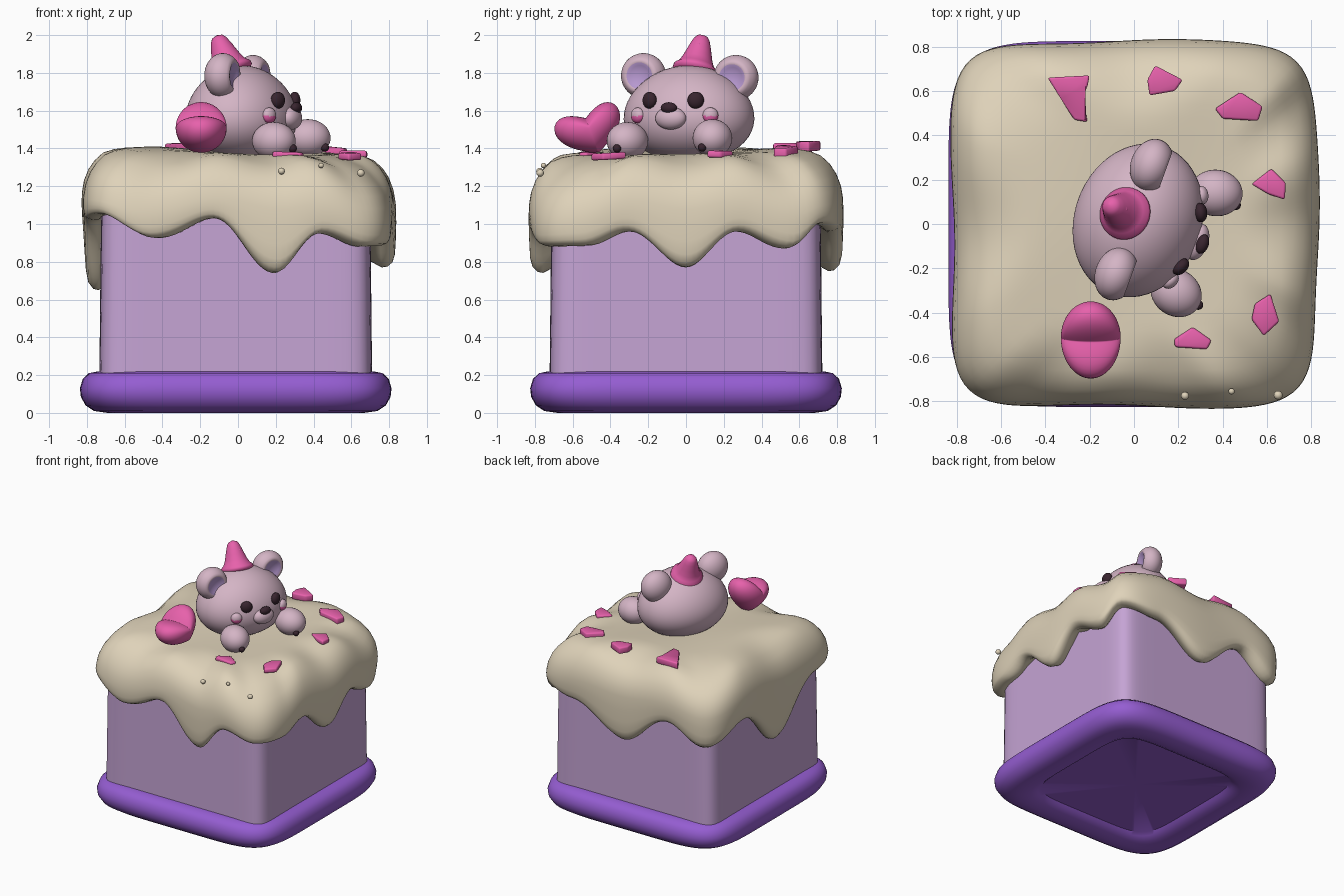
import bpy, bmesh, math
from mathutils import Matrix, Vector

if "Cube" in bpy.data.objects:
    bpy.data.objects.remove(bpy.data.objects["Cube"])

def material(name, rgb):
    m = bpy.data.materials.new(name)
    m.diffuse_color = (*rgb, 1)
    m.use_nodes = True
    m.node_tree.nodes["Principled BSDF"].inputs["Base Color"].default_value = m.diffuse_color
    return m

CREAM = material("cream_icing", (0.74, 0.65, 0.49))
LILAC = material("lilac_cake", (0.56, 0.37, 0.66))
PURPLE = material("purple_base", (0.30, 0.11, 0.64))
PINK = material("pink", (0.80, 0.12, 0.41))
FUR = material("dusty_pink_fur", (0.66, 0.46, 0.56))
DARK = material("dark_brown", (0.04, 0.018, 0.028))
INNER = material("inner_ear_lilac", (0.48, 0.32, 0.64))

def finish(bm, name, mats, angle=60):
    bmesh.ops.recalc_face_normals(bm, faces=bm.faces)
    me = bpy.data.meshes.new(name)
    bm.to_mesh(me)
    bm.free()
    for m in mats:
        me.materials.append(m)
    ob = bpy.data.objects.new(name, me)
    bpy.context.collection.objects.link(ob)
    bpy.ops.object.select_all(action='DESELECT')
    ob.select_set(True)
    bpy.context.view_layer.objects.active = ob
    bpy.ops.object.shade_smooth_by_angle(angle=math.radians(angle))
    return ob

def loft(name, rings, mats, angle=60):
    """Skin closed rings of points; cap both ends."""
    bm = bmesh.new()
    vs = [[bm.verts.new(p) for p in ring] for ring in rings]
    n = len(vs[0])
    for a, b in zip(vs, vs[1:]):
        for i in range(n):
            bm.faces.new((a[i], a[(i + 1) % n], b[(i + 1) % n], b[i]))
    bm.faces.new(vs[0])
    bm.faces.new(vs[-1])
    return finish(bm, name, mats, angle)

N = 192
ANGLES = [2 * math.pi * i / N for i in range(N)]

def square(t, p):
    """Polar radius of a unit rounded square."""
    return (abs(math.cos(t)) ** p + abs(math.sin(t)) ** p) ** (-1 / p)

def block(name, profile, p, mat):
    loft(name, [[(r * square(t, p) * math.cos(t) - .012, r * square(t, p) * math.sin(t), z)
                 for t in ANGLES] for r, z in profile], [mat], 40)

# base tray with recessed underside, and the cake body
block("base_tray", [(.01, .05), (.55, .05), (.57, .03), (.61, .01), (.68, 0), (.75, .01), (.795, .04),
                    (.82, .085), (.825, .13), (.81, .18), (.778, .21), (.73, .22), (.01, .22)], 5.8, PURPLE)
block("cake_body", [(.01, .2), (.722, .2), (.712, 1.15), (.01, 1.15)], 13, LILAC)

# icing: wavy top, rounded rim and drips around the edge
def top(x, y):
    return 1.385 - .03 * x + .02 * y + .015 * math.sin(5 * x + 4) * math.cos(4 * y + .5)

E = .8
drips = ([(x, -E, z) for x, z in ((-.8, 1.05), (-.46, .925), (-.14, 1.03), (.2, .74), (.44, .95), (.72, .88))]
         + [(E, y, z) for y, z in ((-.57, .885), (-.32, .96), (0, .77), (.28, .96), (.57, .87), (.8, 1.0))]
         + [(x, E, z) for x, z in ((.45, .96), (0, .75), (-.4, .99), (-.75, .84))]
         + [(-E, y, z) for y, z in ((.42, .98), (-.05, .65), (-.5, 1.02))])
drips = sorted((math.atan2(y, x) % (2 * math.pi), z) for x, y, z in drips)
drips = [(drips[-1][0] - 2 * math.pi, drips[-1][1])] + drips + [(drips[0][0] + 2 * math.pi, drips[0][1])]

def drip(t):
    """Lower edge height, and closeness to a drip tip."""
    for (a, za), (b, zb) in zip(drips, drips[1:]):
        if a <= t <= b:
            f = (1 - math.cos(math.pi * (t - a) / (b - a))) / 2
            wa, wb = za < .93, zb < .93
            return za + (zb - za) * f, wa + (wb - wa) * f

def icing_ring(r, drop, f, lift=0):
    ring = []
    for t in ANGLES:
        edge, near = drip(t)
        p = 2 + 4.4 * min(1, r / .6)
        side = min(1, max(0, (r - .45) / .3))
        q = r * (1 + .012 * math.sin(5 * t + 1) * (r > .7)) * square(t, p)
        x, y = q * math.cos(t) + .004, q * math.sin(t)
        # the rim sags above each drip and at the corners
        sag = .055 * near * side * side * (3 - 2 * side) + .12 * max(0, q - .8)
        z = top(x, y) - drop - sag
        ring.append((x, y, z + (edge + lift - z) * f))
    return ring

loft("icing", [icing_ring(*a) for a in (
    (.01, 0, 0), (.15, 0, 0), (.3, 0, 0), (.42, 0, 0), (.48, 0, 0), (.54, 0, 0), (.6, .003, 0),
    (.66, .012, 0), (.71, .032, 0), (.755, .07, 0), (.788, .115, 0), (.812, .175, 0), (.822, .235, 0),
    (.824, .235, .3), (.822, .235, .55), (.818, .235, .78), (.806, .235, .91), (.78, .235, .985),
    (.75, .235, 1), (.70, .235, 1, .03))], [CREAM])

# rounded parts
YAW = math.radians(-20)

def ball(name, loc, radii, mats, rot=(0, 0, YAW), seg=32, shape=None, rule=None):
    bm = bmesh.new()
    bmesh.ops.create_uvsphere(bm, u_segments=seg, v_segments=seg // 2 + 4, radius=1)
    bmesh.ops.rotate(bm, verts=bm.verts, matrix=Matrix.Rotation(math.pi / 2, 3, 'Y'))
    if rule:
        for f in bm.faces:
            f.material_index = int(rule(f.calc_center_median()))
    if shape:
        for v in bm.verts:
            v.co = shape(v.co.copy())
    bmesh.ops.scale(bm, verts=bm.verts, vec=radii)
    ob = finish(bm, name, mats, 70)
    ob.location = loc
    ob.rotation_euler = rot
    return ob

# head, fuller at the cheeks
HEAD = Vector((.018, .016, 1.585))
HR = (.285, .352, .255)
ball("head", HEAD, HR, [FUR], seg=48,
     shape=lambda c: Vector((c.x * (1 - .1 * c.z), c.y * (1 - .1 * c.z), c.z)))

def on_face(l, z):
    """World point on the front of the head."""
    x = HR[0] * math.sqrt(1 - (l / HR[1]) ** 2 - (z / HR[2]) ** 2)
    return HEAD + Matrix.Rotation(YAW, 3, 'Z') @ Vector((x, l, z))

for side, s in (("left", 1), ("right", -1)):
    turn = (0, 0, YAW + s * .45)
    ball("eye_" + side, on_face(s * .13, .07), (.03, .044, .045), [DARK], turn, 20)
    ball("cheek_" + side, on_face(s * .205, -.01), (.03, .042, .042), [FUR, PINK], turn, 20,
         rule=lambda c: c.z < -.1)
ball("muzzle", on_face(0, -.025), (.05, .085, .06), [FUR])
ball("nose", on_face(0, .03) + Vector((.025, -.01, 0)), (.028, .045, .03), [DARK], seg=20)

# ears with hollow lilac insides
for side, loc in (("left", (.08, .265, 1.775)), ("right", (-.08, -.225, 1.785))):
    ball("ear_" + side, loc, (.095, .122, .12), [FUR, INNER],
         shape=lambda c: Vector((1.5 - c.x if c.x > .75 else c.x, c.y, c.z)), rule=lambda c: c.x > .78)

# paws with a dark pad
for side, loc, yaw, pad in (("left", (.37, .14, 1.455), -.1, (.46, .085, 1.405)),
                            ("right", (.19, -.31, 1.44), -.6, (.29, -.365, 1.40))):
    ball("paw_" + side, loc, (.12, .105, .10), [FUR], (0, 0, yaw))
    ball("paw_pad_" + side, pad, (.022, .022, .022), [DARK], seg=16)

# flared pointed hat tilted backwards, with a tiny bead
base, tip = Vector((-.035, .045, 1.80)), Vector((-.112, .088, 1.998))
axis = tip - base
q = axis.to_track_quat('Z', 'Y')
loft("party_hat", [[base + axis * h + q @ Vector((r * math.cos(a), r * math.sin(a), 0))
                    for a in ANGLES[::6]] for r, h in
                   ((.10, -.05), (.12, .04), (.118, .12), (.098, .2), (.082, .35), (.068, .55),
                    (.054, .75), (.043, .88), (.03, .96), (.004, 1))], [PINK])
ball("hat_bead", (-.042, .068, 1.945), (.016,) * 3, [PINK], seg=12)

# puffy heart leaning beside the head
def heart(c):
    a = math.atan2(c.y, c.z)
    rad = math.hypot(c.y, c.z)
    y = math.sin(a) * abs(math.sin(a)) ** .9
    z = (13 * math.cos(a) - 4.2 * math.cos(2 * a) - 2 * math.cos(3 * a) - .5 * math.cos(4 * a)) / 16
    return Vector((c.x, y * rad, z * rad))
ball("heart", (-.195, -.512, 1.508), (.135, .18, .142), [PINK], (math.radians(20), 0, 0), 48, heart)

# flat icing flakes scattered on top
flakes = (
    ((-.39, .66), (-.20, .67), (-.21, .62), (-.23, .58), (-.21, .46), (-.27, .47), (-.33, .565)),
    ((.06, .65), (.095, .715), (.22, .65), (.185, .60), (.07, .58)),
    ((.365, .52), (.48, .595), (.58, .53), (.56, .465), (.40, .475)),
    ((.53, .18), (.62, .25), (.685, .185), (.68, .11), (.605, .135)),
    ((.53, -.43), (.545, -.36), (.615, -.315), (.655, -.44), (.585, -.505)),
    ((.18, -.52), (.265, -.465), (.35, -.525), (.33, -.565), (.185, -.555)))
for i, pts in enumerate(flakes):
    bm = bmesh.new()
    lo = [bm.verts.new((x, y, top(x, y) - .022)) for x, y in pts]
    hi = [bm.verts.new((x, y, top(x, y) + .014 + .016 * (y > .3))) for x, y in pts]
    bm.faces.new(lo)
    bm.faces.new(hi)
    for j in range(len(pts)):
        k = (j + 1) % len(pts)
        bm.faces.new((lo[j], lo[k], hi[k], hi[j]))
    bmesh.ops.bevel(bm, geom=bm.edges[:], offset=.01, segments=2, affect='EDGES', profile=.5)
    finish(bm, f"icing_flake_{i + 1}", [PINK])

# small cream beads along the front rim
for i, (x, y, z, r) in enumerate(((.23, -.775, 1.28, .018), (.44, -.755, 1.31, .014), (.65, -.772, 1.27, .02))):
    ball(f"icing_bead_{i + 1}", (x, y, z), (r, r, r), [CREAM], seg=12)
